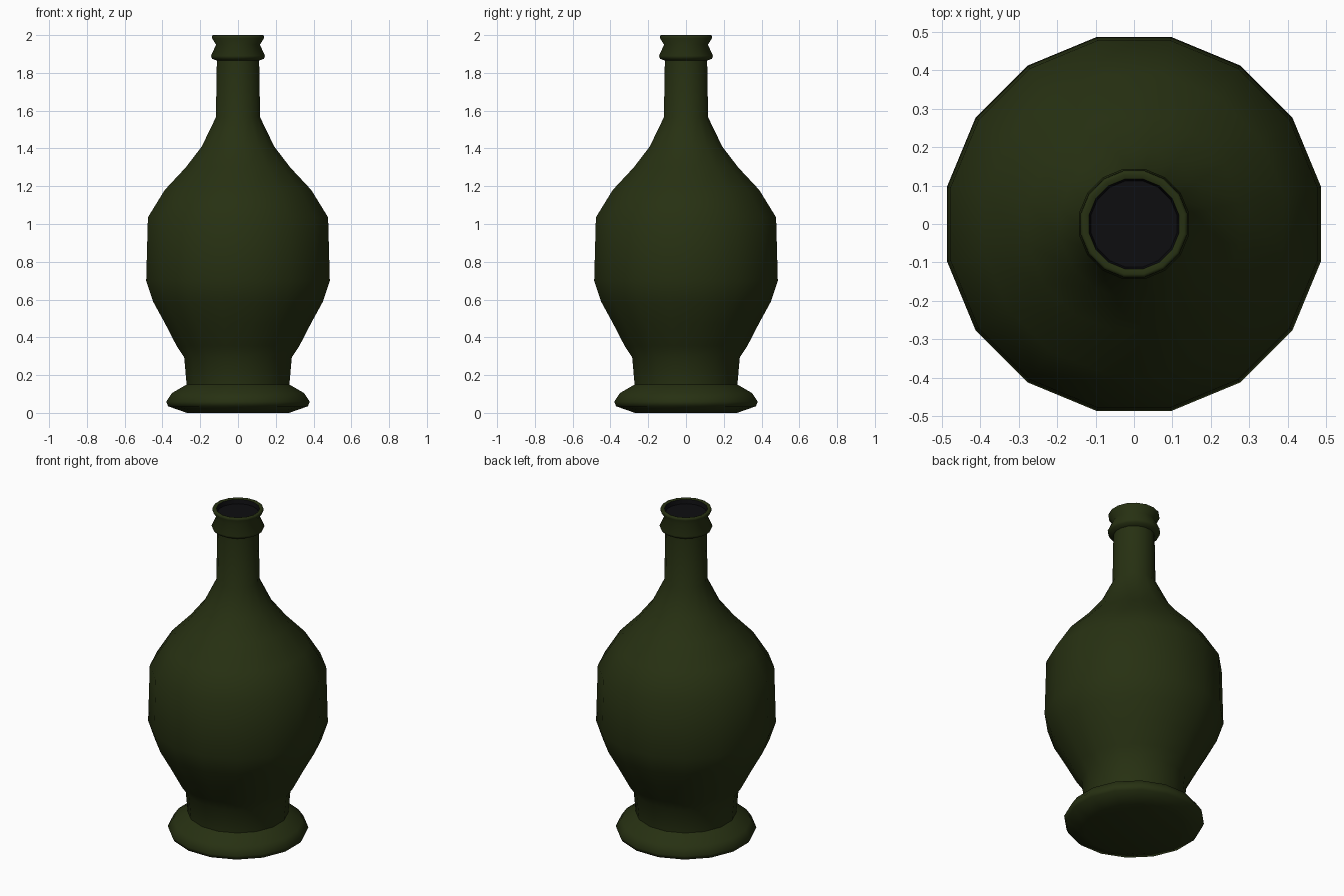
import bpy, bmesh, math

if "Cube" in bpy.data.objects:
    bpy.data.objects.remove(bpy.data.objects["Cube"])

SIDES = 16
OFFSET = math.pi / SIDES
FLAT = math.cos(OFFSET)   # profile is read from the silhouette


def material(name, rgb):
    m = bpy.data.materials.new(name)
    m.diffuse_color = (*rgb, 1)
    m.use_nodes = True
    m.node_tree.nodes["Principled BSDF"].inputs["Base Color"].default_value = m.diffuse_color
    return m


def lathe(name, profile, mat, cap_start=False, cap_end=False):
    bm = bmesh.new()
    rings = []
    for r, z in profile:
        rings.append([bm.verts.new((r / FLAT * math.cos(OFFSET + 2 * math.pi * i / SIDES),
                                    r / FLAT * math.sin(OFFSET + 2 * math.pi * i / SIDES), z))
                      for i in range(SIDES)])
    for a, b in zip(rings, rings[1:]):
        for i in range(SIDES):
            j = (i + 1) % SIDES
            bm.faces.new((a[i], a[j], b[j], b[i]))
    if cap_start:
        bm.faces.new(rings[0][::-1])
    if cap_end:
        bm.faces.new(rings[-1])
    me = bpy.data.meshes.new(name)
    bm.to_mesh(me)
    bm.free()
    me.materials.append(mat)
    ob = bpy.data.objects.new(name, me)
    bpy.context.collection.objects.link(ob)
    bpy.ops.object.select_all(action='DESELECT')
    ob.select_set(True)
    bpy.context.view_layer.objects.active = ob
    bpy.ops.object.shade_smooth_by_angle(angle=math.radians(60))
    return ob


glass = material("dark_green_glass", (0.02, 0.03, 0.006))
black = material("black_inside", (0.004, 0.004, 0.005))

# Foot, body, neck, collar and lip in one turned profile
lathe("bottle", [
    (0.27, 0.0), (0.37, 0.035), (0.38, 0.06), (0.35, 0.105), (0.272, 0.15),
    (0.285, 0.295), (0.325, 0.355), (0.387, 0.475), (0.45, 0.59), (0.486, 0.70),
    (0.477, 1.035), (0.388, 1.18), (0.276, 1.30), (0.192, 1.41), (0.117, 1.565),
    (0.112, 1.865), (0.137, 1.875), (0.143, 1.89), (0.116, 1.95), (0.139, 1.985),
    (0.137, 1.997), (0.13, 2.0), (0.117, 1.995)], glass, cap_start=True)

# Dark mouth of the bottle
lathe("mouth", [(0.117, 1.995), (0.112, 1.97)], black, cap_end=True)
